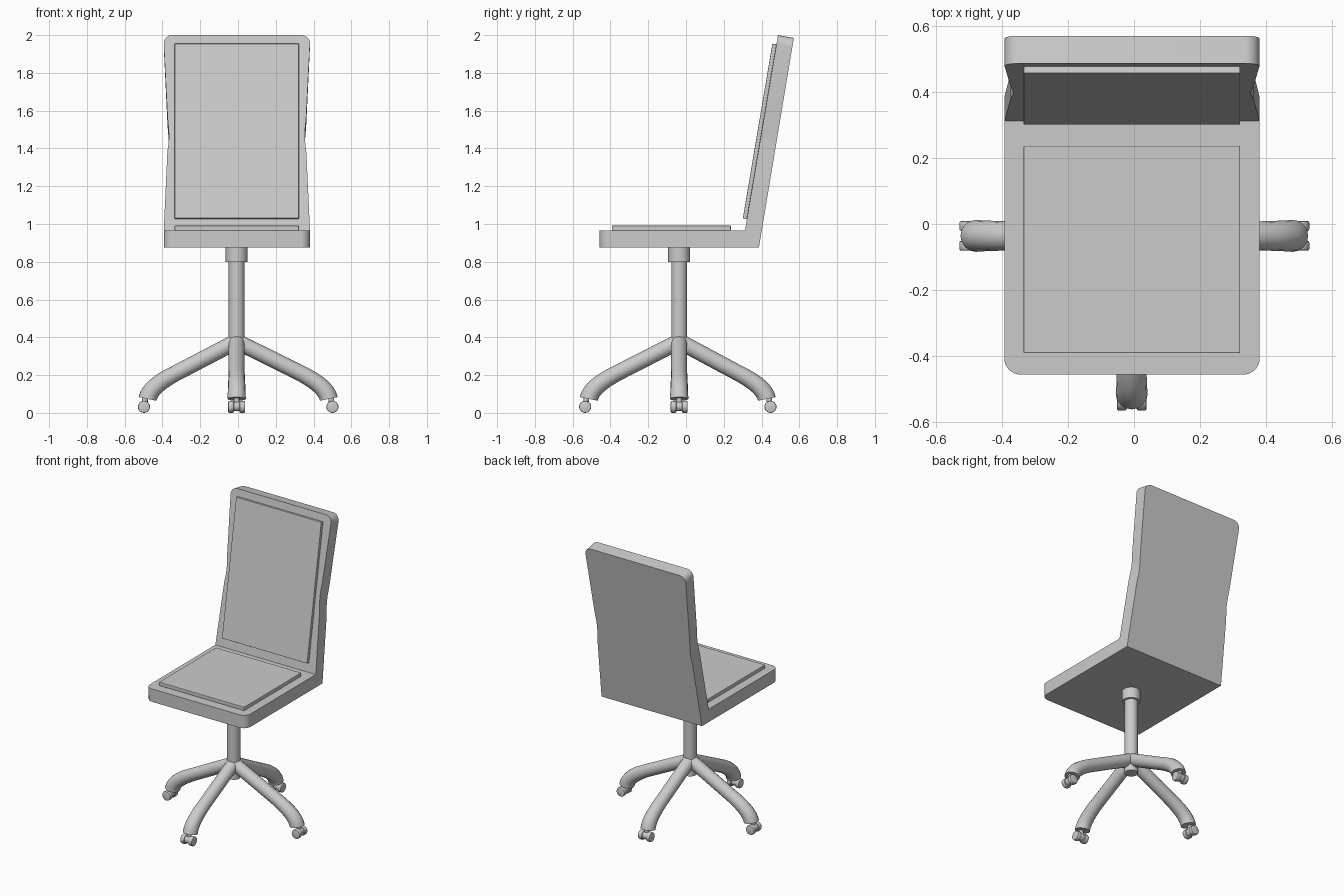
import bpy, bmesh, math
from mathutils import Vector, Matrix

if "Cube" in bpy.data.objects:
    bpy.data.objects.remove(bpy.data.objects["Cube"])

CX, CY = -0.007, -0.036          # column axis


def finish(bm, name, smooth=None):
    bmesh.ops.remove_doubles(bm, verts=bm.verts, dist=1e-4)
    bmesh.ops.recalc_face_normals(bm, faces=bm.faces)
    me = bpy.data.meshes.new(name)
    bm.to_mesh(me)
    bm.free()
    ob = bpy.data.objects.new(name, me)
    bpy.context.collection.objects.link(ob)
    if smooth:
        shade(ob, smooth)
    return ob


def shade(ob, angle):
    bpy.ops.object.select_all(action='DESELECT')
    ob.select_set(True)
    bpy.context.view_layer.objects.active = ob
    bpy.ops.object.shade_smooth_by_angle(angle=math.radians(angle))


def slab(bm, outline, face_a, face_b, open_end=False):
    """Solid between two faces; outline is (x, t), each face a (y, z) line over t."""
    def row(face):
        p, q = Vector(face[0]), Vector(face[1])
        return [bm.verts.new((x, *p.lerp(q, t))) for x, t in outline]
    a, b = row(face_a), row(face_b)
    bm.faces.new(a)
    bm.faces.new(b)
    n = len(a)
    for i in range(n - 1 if open_end else n):
        j = (i + 1) % n
        bm.faces.new((a[i], a[j], b[j], b[i]))


def panel_outline(length, radius, waist=()):
    """Starts at the open rear edge, runs round the two rounded far corners."""
    x0, x1 = -0.393, 0.381
    xc, hw = (x0 + x1) / 2, (x1 - x0) / 2
    right = [(hw, 0)] + list(waist)
    for i in range(9):
        a = math.radians(90 * i / 8)
        right.append((hw - radius + radius * math.cos(a),
                      1 - (radius - radius * math.sin(a)) / length))
    return [(xc + x, t) for x, t in right] + [(xc - x, t) for x, t in reversed(right)]


# seat and backrest shell, joined along a mitre
inner, outer = (0.312, 0.965), (0.386, 0.875)
back_front = (inner, (0.487, 2.0))
bm = bmesh.new()
slab(bm, panel_outline(0.8, 0.05), (inner, (-0.457, 0.965)), (outer, (-0.457, 0.875)), True)
waist = [(0.368, 0.40), (0.361, 0.455), (0.360, 0.485), (0.361, 0.515), (0.367, 0.58)]
slab(bm, panel_outline(1.05, 0.045, waist), back_front, (outer, (0.571, 1.985)), True)
finish(bm, "seat_and_back_shell", 20)


# cushions
def cushion(name, t0, t1, face, offset):
    off = Vector(offset)
    raised = [Vector(p) + off for p in face]
    bm = bmesh.new()
    slab(bm, [(-0.335, t0), (0.322, t0), (0.322, t1), (-0.335, t1)], face, raised)
    ob = finish(bm, name)
    bev = ob.modifiers.new("soft_edge", 'BEVEL')
    bev.width, bev.segments = 0.003, 2


cushion("seat_cushion", 0, 1, ((0.237, 0.965), (-0.392, 0.965)), (0, 0.026))
cushion("back_cushion", 0.059, 0.953, back_front, (-0.0215, 0.0037))


# cylinders
def add_cyl(bm, r, depth, loc, axis='Z', bevel=0, seg=24):
    rot = Matrix.Rotation(math.pi / 2, 4, 'X') if axis == 'Y' else Matrix()
    part = bmesh.new()
    bmesh.ops.create_cone(part, cap_ends=True, segments=seg, radius1=r, radius2=r,
                          depth=depth, matrix=Matrix.Translation(loc) @ rot)
    if bevel:
        rims = [e for e in part.edges if any(len(f.verts) > 4 for f in e.link_faces)]
        bmesh.ops.bevel(part, geom=rims, offset=bevel, segments=2, profile=0.5,
                        affect='EDGES')
    tmp = bpy.data.meshes.new("tmp")
    part.to_mesh(tmp)
    part.free()
    bm.from_mesh(tmp)
    bpy.data.meshes.remove(tmp)


for name, r, z0, z1 in (("column", 0.042, 0.28, 0.81), ("column_collar", 0.058, 0.80, 0.876)):
    bm = bmesh.new()
    add_cyl(bm, r, z1 - z0, (CX, CY, (z0 + z1) / 2), seg=32)
    finish(bm, name, 40)


# curved legs with twin-wheel casters
def leg(name, angle, shift):
    place = Matrix.Translation((CX, CY, 0)) @ Matrix.Rotation(math.radians(angle), 4, 'Z')
    cu = bpy.data.curves.new(name, 'CURVE')
    cu.dimensions = '3D'
    cu.bevel_depth, cu.bevel_resolution = 0.0425, 6
    cu.resolution_u, cu.use_fill_caps = 10, True
    sp = cu.splines.new('BEZIER')
    sp.bezier_points.add(2)
    pts = [((0, 0.378), (0.88, -0.46), 0.05, 1), ((0.33 + shift, 0.21), (0.88, -0.46), 0.07, 1),
           ((0.480 + shift, 0.074), (0.2, -0.98), 0.06, 1.14)]
    for bp, ((x, z), (dx, dz), h, rad) in zip(sp.bezier_points, pts):
        co, d = Vector((x, 0, z)), Vector((dx, 0, dz)).normalized() * h
        bp.handle_left_type = bp.handle_right_type = 'FREE'
        bp.co, bp.handle_left, bp.handle_right, bp.radius = co, co - d, co + d, rad
    ob = bpy.data.objects.new(name, cu)
    bpy.context.collection.objects.link(ob)
    ob.matrix_world = place
    bpy.ops.object.select_all(action='DESELECT')
    ob.select_set(True)
    bpy.context.view_layer.objects.active = ob
    bpy.ops.object.convert(target='MESH')
    shade(bpy.context.view_layer.objects.active, 40)

    bm = bmesh.new()
    x = 0.499 + shift
    for side in (-1, 1):
        add_cyl(bm, 0.032, 0.030, (x, side * 0.030, 0.032), 'Y', 0.006)
    add_cyl(bm, 0.025, 0.040, (x, 0, 0.034), 'Y')
    add_cyl(bm, 0.015, 0.050, (x - 0.006, 0, 0.060))
    finish(bm, name + "_caster", 40).matrix_world = place


for name, angle, shift in (("right_leg", 0, 0.008), ("rear_leg", 90, -0.016),
                           ("left_leg", 180, -0.008), ("front_leg", 270, -0.001)):
    leg(name, angle, shift)
